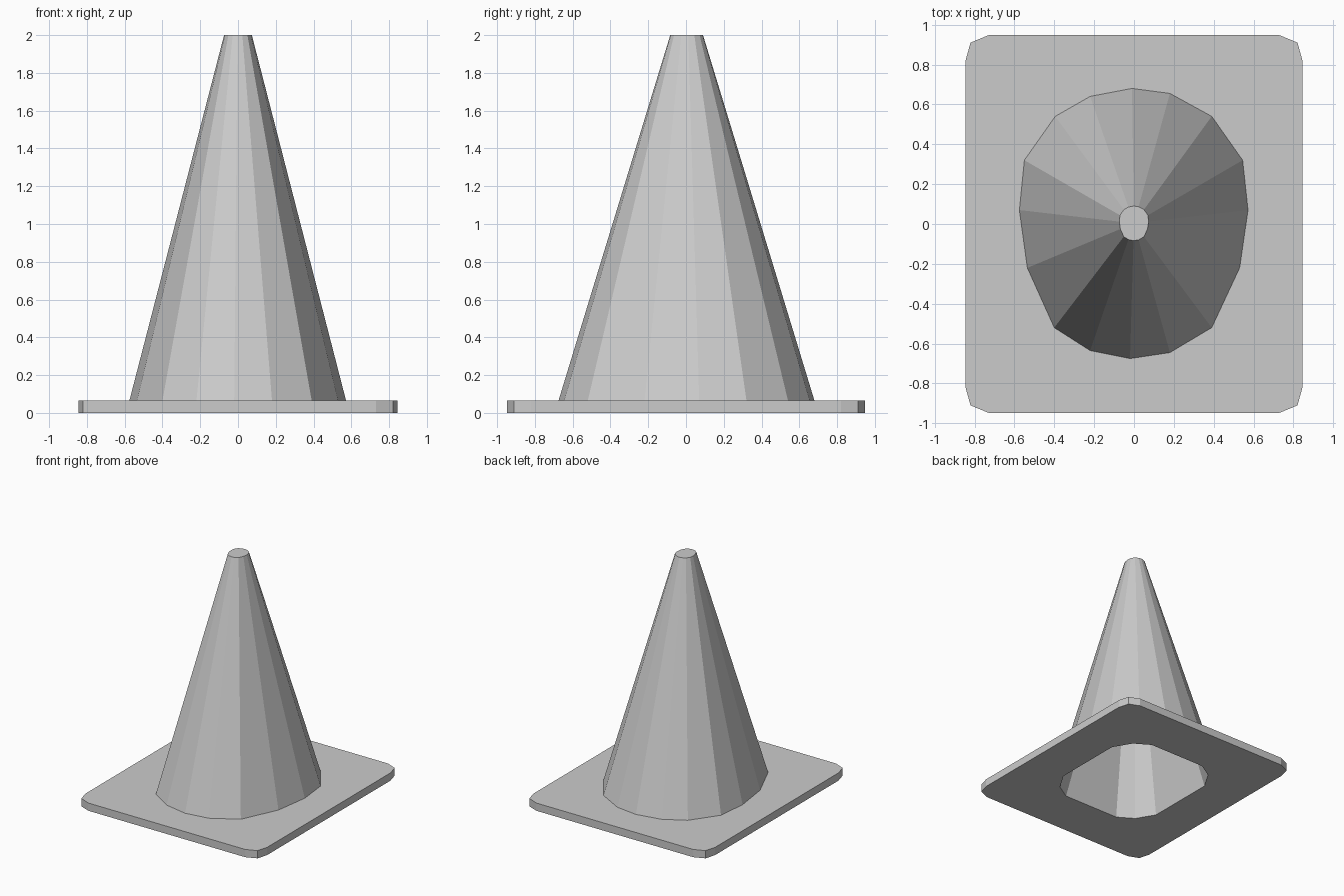
import bpy
import bmesh

if "Cube" in bpy.data.objects:
    bpy.data.objects.remove(bpy.data.objects["Cube"])


def corner_ring(side_x, side_y, corner):
    """16-point rounded rectangle: three points per corner plus side midpoints."""
    right = [(0, side_y)] + corner + [(side_x, 0.05)]
    right += [(x, -y) for x, y in reversed(corner)] + [(0, -side_y)]
    left = [(-x, y) for x, y in reversed(right[1:-1])]
    return right + left


def scaled(ring, s, dy=0.0):
    return [(x * s, y * s + dy) for x, y in ring]


# Outlines: plate edge, underside opening, foot of the cone
plate = corner_ring(0.845, 0.947, [(0.73, 0.947), (0.82, 0.91), (0.845, 0.82)])
opening = corner_ring(0.48, 0.53, [(0.26, 0.53), (0.39, 0.45), (0.48, 0.30)])
cone_right = [(-0.01, 0.68), (0.18, 0.655), (0.39, 0.54), (0.545, 0.32), (0.572, 0.07),
              (0.53, -0.22), (0.39, -0.52), (0.18, -0.645), (-0.02, -0.675)]
cone_left = [(-0.22, -0.635), (-0.40, -0.52), (-0.535, -0.22), (-0.575, 0.07),
             (-0.55, 0.32), (-0.395, 0.54), (-0.22, 0.64)]
foot = cone_right + cone_left

# Continuous skin: inner tip, opening, plate underside, plate top, cone foot, cone tip
layers = [
    (scaled(opening, 0.10), 1.90),
    (opening, 0.0),
    (plate, 0.0),
    (plate, 0.065),
    (foot, 0.065),
    (scaled(foot, 0.128, 0.003), 2.0),
]

bm = bmesh.new()
rings = [[bm.verts.new((x, y, z)) for x, y in ring] for ring, z in layers]
for a, b in zip(rings, rings[1:]):
    n = len(a)
    for i in range(n):
        j = (i + 1) % n
        bm.faces.new((a[i], a[j], b[j], b[i]))

# Closed tips inside and out
bm.faces.new(rings[0])
bm.faces.new(rings[-1])
bmesh.ops.recalc_face_normals(bm, faces=bm.faces[:])

mesh = bpy.data.meshes.new("traffic_cone")
bm.to_mesh(mesh)
bm.free()
cone = bpy.data.objects.new("traffic_cone", mesh)
bpy.context.collection.objects.link(cone)
